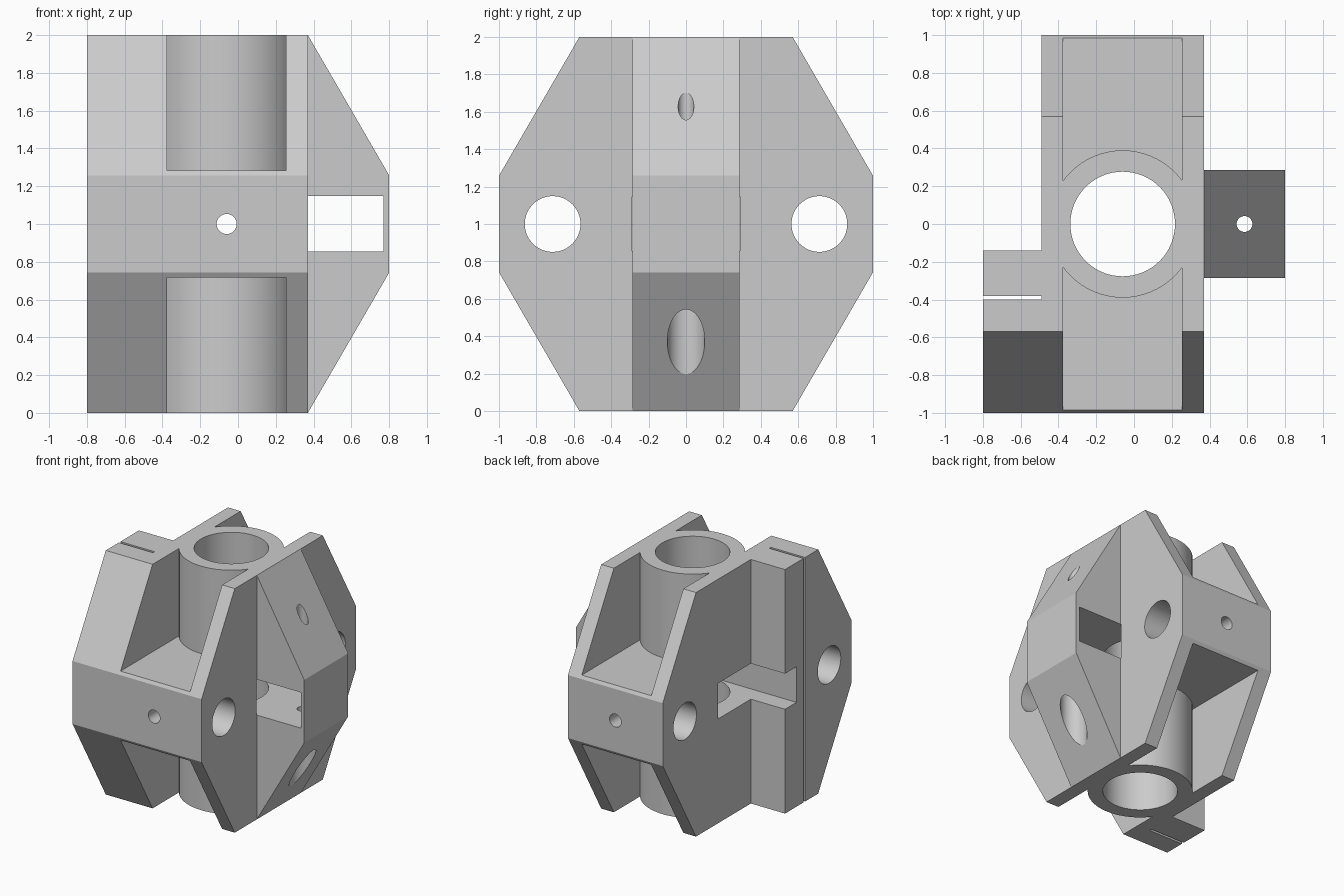
import bpy
import bmesh
import math
from mathutils import Matrix, Vector

if "Cube" in bpy.data.objects:
    bpy.data.objects.remove(bpy.data.objects["Cube"], do_unlink=True)

grey = bpy.data.materials.new("plain_grey")
grey.use_nodes = True
grey.diffuse_color = (0.6, 0.6, 0.6, 1)
grey.node_tree.nodes["Principled BSDF"].inputs["Base Color"].default_value = (0.6, 0.6, 0.6, 1)


def finish(bm, name):
    bmesh.ops.recalc_face_normals(bm, faces=bm.faces)
    mesh = bpy.data.meshes.new(name)
    bm.to_mesh(mesh)
    bm.free()
    mesh.materials.append(grey)
    ob = bpy.data.objects.new(name, mesh)
    bpy.context.collection.objects.link(ob)
    return ob


def prism(name, points, travel):
    """Extrude a flat outline along a vector."""
    bm = bmesh.new()
    face = bm.faces.new([bm.verts.new(p) for p in points])
    out = bmesh.ops.extrude_face_region(bm, geom=[face])
    moved = [v for v in out["geom"] if isinstance(v, bmesh.types.BMVert)]
    bmesh.ops.translate(bm, verts=moved, vec=travel)
    return finish(bm, name)


def box(name, x, y, z):
    corners = [(x[0], y[0], z[0]), (x[1], y[0], z[0]), (x[1], y[1], z[0]), (x[0], y[1], z[0])]
    return prism(name, corners, (0, 0, z[1] - z[0]))


def rod(name, start, end, radius):
    """Cylinder between two points."""
    start, end = Vector(start), Vector(end)
    axis = end - start
    turn = axis.to_track_quat("Z", "Y").to_matrix().to_4x4()
    bm = bmesh.new()
    bmesh.ops.create_cone(bm, cap_ends=True, segments=64, radius1=radius, radius2=radius,
                          depth=axis.length,
                          matrix=Matrix.Translation((start + end) / 2) @ turn)
    return finish(bm, name)


def combine(target, tool, operation):
    mod = target.modifiers.new("cut", "BOOLEAN")
    mod.operation = operation
    mod.solver = "EXACT"
    mod.object = tool
    bpy.context.view_layer.objects.active = target
    bpy.ops.object.modifier_apply(modifier=mod.name)
    bpy.data.objects.remove(tool, do_unlink=True)


LOW, HIGH = 0.742, 1.258
CENTRE = -0.06

# Eight-sided frame
half = [(-1, LOW), (-0.57, 0), (0.57, 0), (1, LOW), (1, HIGH), (0.57, 2), (-0.57, 2), (-1, HIGH)]
frame = prism("bearing_frame", [(-0.8, y, z) for y, z in half], (1.17, 0, 0))

# Step that leaves the clamping block on one side
combine(frame, box("step", (-1, -0.49), (-0.14, 1.2), (-0.2, 2.2)), "DIFFERENCE")

# Open pockets above and below the middle web
for z in ((1.283, 2.2), (-0.2, 0.717)):
    combine(frame, box("pocket", (-0.375, 0.255), (-1.2, 1.2), z), "DIFFERENCE")

# Central tube and side keel
combine(frame, rod("tube", (CENTRE, 0, 0), (CENTRE, 0, 2), 0.39), "UNION")
keel = [(0.34, 0), (0.37, 0), (0.8, LOW), (0.8, HIGH), (0.37, 2), (0.34, 2)]
combine(frame, prism("keel", [(x, -0.285, z) for x, z in keel], (0, 0.57, 0)), "UNION")

# Tube bore, cross slot and narrow clamping slit
combine(frame, rod("bore", (CENTRE, 0, -0.2), (CENTRE, 0, 2.2), 0.277), "DIFFERENCE")
combine(frame, box("cross_slot", (-1, 0.77), (-0.288, 0.288), (0.855, 1.147)), "DIFFERENCE")
combine(frame, box("slit", (-1, -0.49), (-0.4, -0.38), (-0.2, 2.2)), "DIFFERENCE")

# Large side holes, front-to-back hole, keel bolt hole with counterbore
for y in (-0.713, 0.713):
    combine(frame, rod("side_hole", (-1, y, 1), (1, y, 1), 0.149), "DIFFERENCE")
combine(frame, rod("screw_hole", (CENTRE, -1.2, 1), (CENTRE, 1.2, 1), 0.053), "DIFFERENCE")
combine(frame, rod("bolt_hole", (0.585, 0, -0.2), (0.585, 0, 2.2), 0.042), "DIFFERENCE")
combine(frame, rod("counterbore", (0.585, 0, -0.2), (0.585, 0, 0.7), 0.1), "DIFFERENCE")

# Smooth bores, sharp edges
bpy.ops.object.select_all(action="DESELECT")
frame.select_set(True)
bpy.context.view_layer.objects.active = frame
bpy.ops.object.shade_smooth_by_angle(angle=math.radians(25))
